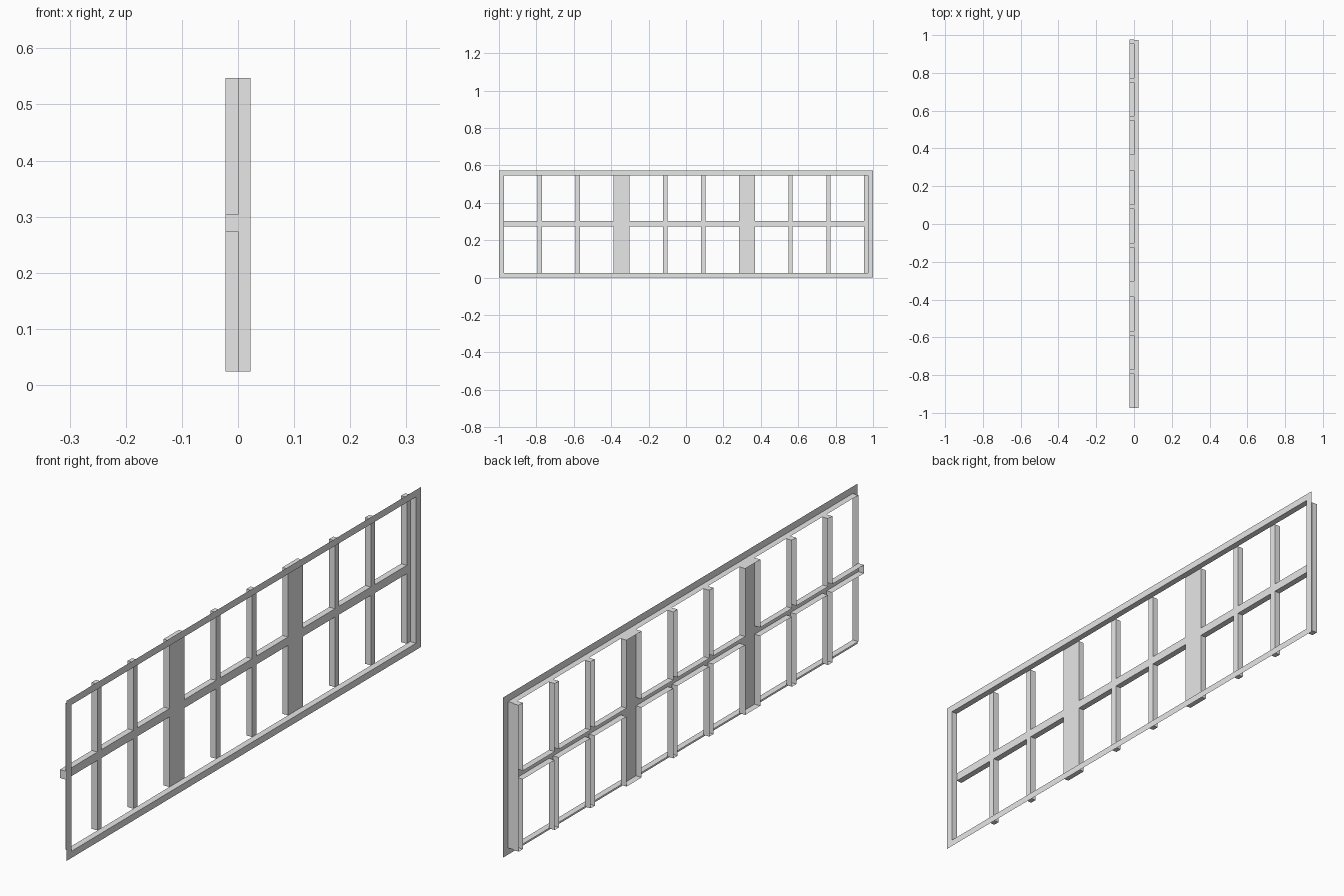
import bpy
import bmesh

cube = bpy.data.objects.get("Cube")
if cube:
    bpy.data.objects.remove(cube, do_unlink=True)

HALF_LENGTH, HEIGHT = 1.0, 0.572
INNER_Y, INNER_BOTTOM, INNER_TOP = 0.973, 0.024, 0.547
DEPTH = 0.0225

grey = bpy.data.materials.new("light grey")
grey.use_nodes = True
grey.diffuse_color = (0.8, 0.8, 0.8, 1)
grey.node_tree.nodes["Principled BSDF"].inputs["Base Color"].default_value = (0.8, 0.8, 0.8, 1)


def folded_plate(name, x, ys, zs, keep, fold):
    """Sheet facing +x made of kept grid cells, with chosen rims folded back."""
    bm = bmesh.new()
    grid = [[bm.verts.new((x, y, z)) for z in zs] for y in ys]
    for i in range(len(ys) - 1):
        for j in range(len(zs) - 1):
            if keep(i, j):
                bm.faces.new((grid[i][j], grid[i + 1][j], grid[i + 1][j + 1], grid[i][j + 1]))
    bmesh.ops.delete(bm, geom=[v for v in bm.verts if not v.link_faces], context='VERTS')
    rims = [e for e in bm.edges if e.is_boundary and fold(e)]
    result = bmesh.ops.extrude_edge_only(bm, edges=rims)
    moved = [g for g in result["geom"] if isinstance(g, bmesh.types.BMVert)]
    bmesh.ops.translate(bm, verts=moved, vec=(-DEPTH, 0, 0))
    mesh = bpy.data.meshes.new(name)
    bm.to_mesh(mesh)
    bm.free()
    mesh.materials.append(grey)
    obj = bpy.data.objects.new(name, mesh)
    bpy.context.collection.objects.link(obj)
    return obj


# Outer flange with a reveal folded back around the opening
def is_inner(edge):
    return all(abs(v.co.y) < HALF_LENGTH - 0.01 and 0.01 < v.co.z < HEIGHT - 0.01
               for v in edge.verts)


folded_plate("outer_frame", DEPTH,
             [-HALF_LENGTH, -INNER_Y, INNER_Y, HALF_LENGTH],
             [0, INNER_BOTTOM, INNER_TOP, HEIGHT],
             lambda i, j: not (i == 1 and j == 1), is_inner)

# Bars, two wide posts and the middle rail: hollow channels open at the back
OPENING, BAR, POST = 0.1793, 0.0237, 0.085
positions = [-INNER_Y]
for width in (BAR, BAR, POST, BAR, BAR, POST, BAR, BAR, BAR):
    positions.append(positions[-1] + OPENING)
    positions.append(positions[-1] + width)

folded_plate("glazing_bars", 0, positions,
             [INNER_BOTTOM, 0.274, 0.304, INNER_TOP],
             lambda i, j: i % 2 == 1 or j == 1, lambda edge: True)
